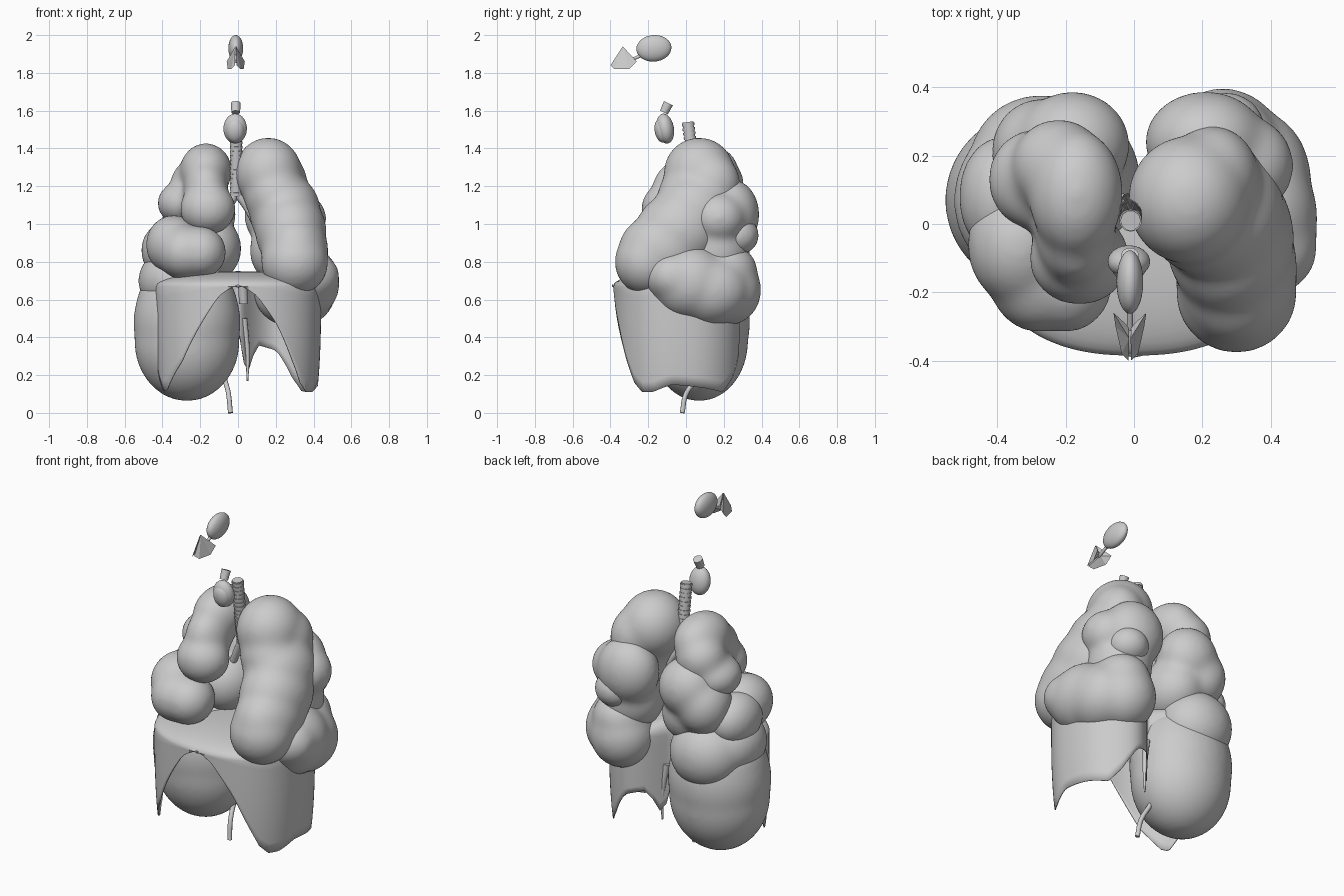
import bpy, bmesh, math
from mathutils import Vector, Matrix

if "Cube" in bpy.data.objects:
    bpy.data.objects.remove(bpy.data.objects["Cube"])

grey = bpy.data.materials.new("soft_grey")
grey.use_nodes = True
grey.diffuse_color = (0.6, 0.6, 0.6, 1)
grey.node_tree.nodes["Principled BSDF"].inputs["Base Color"].default_value = (0.6, 0.6, 0.6, 1)


def finish(name, bm, smooth=True):
    """Turn a bmesh into a named, coloured object."""
    bmesh.ops.recalc_face_normals(bm, faces=bm.faces)
    for face in bm.faces:
        face.smooth = smooth
    mesh = bpy.data.meshes.new(name)
    bm.to_mesh(mesh)
    bm.free()
    mesh.materials.append(grey)
    obj = bpy.data.objects.new(name, mesh)
    bpy.context.collection.objects.link(obj)
    return obj


def ellipsoid(bm, center, radii, tilt=0):
    matrix = (Matrix.Translation(center) @ Matrix.Rotation(math.radians(tilt), 4, 'X')
              @ Matrix.Diagonal((*radii, 1)))
    bmesh.ops.create_icosphere(bm, subdivisions=4, radius=1, matrix=matrix)


def lobe(name, blobs):
    """Fuse overlapping ellipsoids into one soft lobe."""
    bm = bmesh.new()
    for center, radii in blobs:
        ellipsoid(bm, center, [r + 0.01 for r in radii])
    obj = finish(name, bm)
    remesh = obj.modifiers.new("fuse", 'REMESH')
    remesh.mode = 'VOXEL'
    remesh.voxel_size = 0.012
    remesh.use_smooth_shade = True
    soften = obj.modifiers.new("soften", 'SMOOTH')
    soften.factor = 0.5
    soften.iterations = 55


def tube(name, points, radius, radii=None):
    """Round tube along a smooth path."""
    curve = bpy.data.curves.new(name, 'CURVE')
    curve.dimensions = '3D'
    curve.bevel_depth = radius
    curve.bevel_resolution = 3
    curve.use_fill_caps = True
    spline = curve.splines.new('BEZIER')
    spline.bezier_points.add(len(points) - 1)
    for i, (bp, p) in enumerate(zip(spline.bezier_points, points)):
        bp.co = p
        bp.handle_left_type = bp.handle_right_type = 'AUTO'
        bp.radius = radii[i] if radii else 1
    curve.materials.append(grey)
    obj = bpy.data.objects.new(name, curve)
    bpy.context.collection.objects.link(obj)


# Left lung
lobe("left_upper_lobe", [
    ((0.16, 0.07, 1.27), (0.17, 0.18, 0.18)),
    ((0.23, 0.13, 1.21), (0.13, 0.15, 0.16)),
    ((0.20, 0.03, 1.15), (0.16, 0.17, 0.16)),
    ((0.25, 0.04, 1.06), (0.18, 0.21, 0.20)),
    ((0.28, -0.04, 0.96), (0.18, 0.22, 0.20)),
    ((0.30, -0.13, 0.86), (0.17, 0.22, 0.19)),
    ((0.30, -0.20, 0.80), (0.17, 0.17, 0.17))])
lobe("left_back_lobe", [
    ((0.21, 0.24, 1.05), (0.17, 0.14, 0.18)),
    ((0.32, 0.17, 1.03), (0.14, 0.14, 0.13)),
    ((0.24, 0.16, 0.86), (0.17, 0.17, 0.18))])
lobe("left_small_lobe", [((0.27, 0.27, 0.94), (0.11, 0.11, 0.10))])
lobe("left_lower_lobe", [
    ((0.35, 0.02, 0.69), (0.18, 0.20, 0.19)),
    ((0.34, 0.13, 0.65), (0.17, 0.20, 0.18)),
    ((0.37, -0.07, 0.72), (0.16, 0.14, 0.13)),
    ((0.26, 0.22, 0.65), (0.17, 0.17, 0.18)),
    ((0.27, 0.21, 0.75), (0.15, 0.16, 0.14))])

# Right lung
lobe("right_upper_lobe", [
    ((-0.17, 0.09, 1.28), (0.13, 0.18, 0.14)),
    ((-0.22, 0.17, 1.21), (0.13, 0.13, 0.13)),
    ((-0.17, -0.02, 1.19), (0.11, 0.15, 0.14)),
    ((-0.16, -0.10, 1.08), (0.14, 0.13, 0.13)),
    ((-0.29, 0.13, 1.11), (0.13, 0.14, 0.11))])
lobe("right_middle_lobe", [
    ((-0.34, -0.06, 0.89), (0.14, 0.17, 0.15)),
    ((-0.28, -0.15, 0.85), (0.14, 0.16, 0.14)),
    ((-0.20, -0.17, 0.85), (0.13, 0.14, 0.13))])
lobe("right_back_lobe", [
    ((-0.18, 0.23, 1.05), (0.16, 0.15, 0.16)),
    ((-0.15, 0.13, 0.87), (0.16, 0.19, 0.17)),
    ((-0.27, 0.21, 0.96), (0.14, 0.15, 0.16))])
lobe("right_side_lobe", [((-0.385, 0.08, 0.86), (0.12, 0.17, 0.14))])
lobe("right_lower_lobe", [
    ((-0.27, 0.19, 0.67), (0.20, 0.18, 0.19)),
    ((-0.33, 0.07, 0.70), (0.19, 0.22, 0.17))])

# Large organ under the right lung
lobe("liver", [
    ((-0.27, 0.07, 0.38), (0.27, 0.25, 0.31)),
    ((-0.27, 0.07, 0.48), (0.275, 0.26, 0.32)),
    ((-0.27, 0.07, 0.56), (0.26, 0.245, 0.24))])

# Diaphragm: a dome notched at the back, its lower rim arched at the front
RIM = [(-180, 0.45), (-160, 0.5), (-110, 0.45), (-88, 0.4), (-78, 0.18), (-68, 0.11),
       (-60, 0.13), (-40, 0.27), (-22, 0.48), (-10, 0.62), (0, 0.68), (10, 0.62), (25, 0.46),
       (38, 0.28), (48, 0.16), (57, 0.11), (68, 0.11), (85, 0.15), (110, 0.13), (128, 0.11),
       (140, 0.18), (155, 0.33), (166, 0.36), (172, 0.2), (180, 0.45)]


def rim_height(angle):
    for (a, za), (b, zb) in zip(RIM, RIM[1:]):
        if angle <= b:
            t = (angle - a) / (b - a)
            return za + (zb - za) * t
    return RIM[-1][1]


def squared(v):
    return math.copysign(abs(v) ** 0.85, v)


bm = bmesh.new()
SIDES, DOME, WALL = 120, 10, 10
BASE, RISE = 0.67, 0.08
columns = []
for i in range(SIDES):
    deg = 360 * i / SIDES - 180
    a = math.radians(deg)
    notch = 1 - 0.6 * math.exp(-((180 - abs(deg)) / 15) ** 2)
    dx, dy = squared(math.sin(a)) * notch, -squared(math.cos(a)) * notch
    low = rim_height(deg)
    column = []
    for j in range(1, DOME + WALL + 1):
        if j <= DOME:
            turn = j / DOME * math.pi / 2
            r, z = math.sin(turn) ** 0.9, BASE + RISE * math.cos(turn)
        else:
            z = BASE + (low - BASE) * (j - DOME) / WALL
            r = 1 - 0.08 * ((BASE - z) / BASE) ** 3
        column.append(bm.verts.new((0.44 * r * dx, -0.03 + 0.355 * r * dy, z)))
    columns.append(column)
top = bm.verts.new((0, -0.03, BASE + RISE))
for a, b in zip(columns, columns[1:] + columns[:1]):
    bm.faces.new((top, a[0], b[0]))
    for j in range(DOME + WALL - 1):
        bm.faces.new((a[j], a[j + 1], b[j + 1], b[j]))
diaphragm = finish("diaphragm", bm)
thick = diaphragm.modifiers.new("thickness", 'SOLIDIFY')
thick.thickness = 0.006

# Hanging straps under the diaphragm
tube("right_strap", [(-0.03, 0.13, 0.45), (-0.07, 0.07, 0.2), (-0.05, 0, 0.1), (-0.04, -0.02, 0)], 0.013)
tube("left_strap", [(0.03, 0.14, 0.5), (0.05, 0.15, 0.32), (0.05, 0.15, 0.17)], 0.012, [1.6, 1, 0.4])
tube("centre_vessel", [(0.02, 0.05, 0.74), (0.03, 0.08, 0.58)], 0.025)

# Windpipe with rings, and its branches
upper, lower = Vector((-0.01, 0.01, 1.54)), Vector((-0.01, 0.06, 1.15))
tube("windpipe", [upper, lower], 0.03)
along = (lower - upper).to_track_quat('Z', 'Y').to_matrix().to_4x4()
bm = bmesh.new()
for i in range(16):
    place = Matrix.Translation(upper.lerp(lower, (i + 0.5) / 16))
    bmesh.ops.create_cone(bm, cap_ends=True, segments=20, radius1=0.033, radius2=0.033,
                          depth=0.014, matrix=place @ along)
finish("windpipe_rings", bm, False)
for side, name in ((1, "left"), (-1, "right")):
    tube(name + "_bronchus", [lower + Vector((0, 0, 0.02)), (side * 0.055, 0.07, 1.08),
                              (side * 0.12, 0.08, 0.93)], 0.024, [1, 0.95, 0.7])

# Voice box with its shield and stub
bm = bmesh.new()
ellipsoid(bm, (-0.015, -0.11, 1.505), (0.062, 0.046, 0.08), 10)
finish("voice_box", bm)
bm = bmesh.new()
ellipsoid(bm, (-0.015, -0.128, 1.495), (0.05, 0.038, 0.065), 10)
finish("voice_box_shield", bm)
bm = bmesh.new()
bmesh.ops.create_cone(bm, cap_ends=True, segments=20, radius1=0.023, radius2=0.026, depth=0.055,
                      matrix=Matrix.Translation((-0.012, -0.105, 1.615)) @ Matrix.Rotation(-0.45, 4, 'X'))
finish("throat_stub", bm, False)

# Nasal cavity and nose
bm = bmesh.new()
ellipsoid(bm, (-0.012, -0.17, 1.93), (0.039, 0.093, 0.07), 5)
finish("nasal_cavity", bm)
tube("nasal_link", [(-0.012, -0.22, 1.9), (-0.012, -0.31, 1.86)], 0.009)
bm = bmesh.new()
for side in (1, -1):
    def nose_point(x, y, z):
        return bm.verts.new((-0.012 + side * x, y, z))
    bridge, tip = nose_point(0.002, -0.335, 1.94), nose_point(0.004, -0.4, 1.84)
    wing, base = nose_point(0.048, -0.26, 1.86), nose_point(0.042, -0.30, 1.82)
    inner, nostril = nose_point(0.004, -0.30, 1.86), nose_point(0.024, -0.38, 1.82)
    for face in ((bridge, tip, nostril), (bridge, nostril, base), (bridge, base, wing),
                 (bridge, wing, inner), (bridge, inner, tip), (tip, inner, nostril),
                 (nostril, inner, base), (base, inner, wing)):
        bm.faces.new(face)
finish("nose", bm, False)
